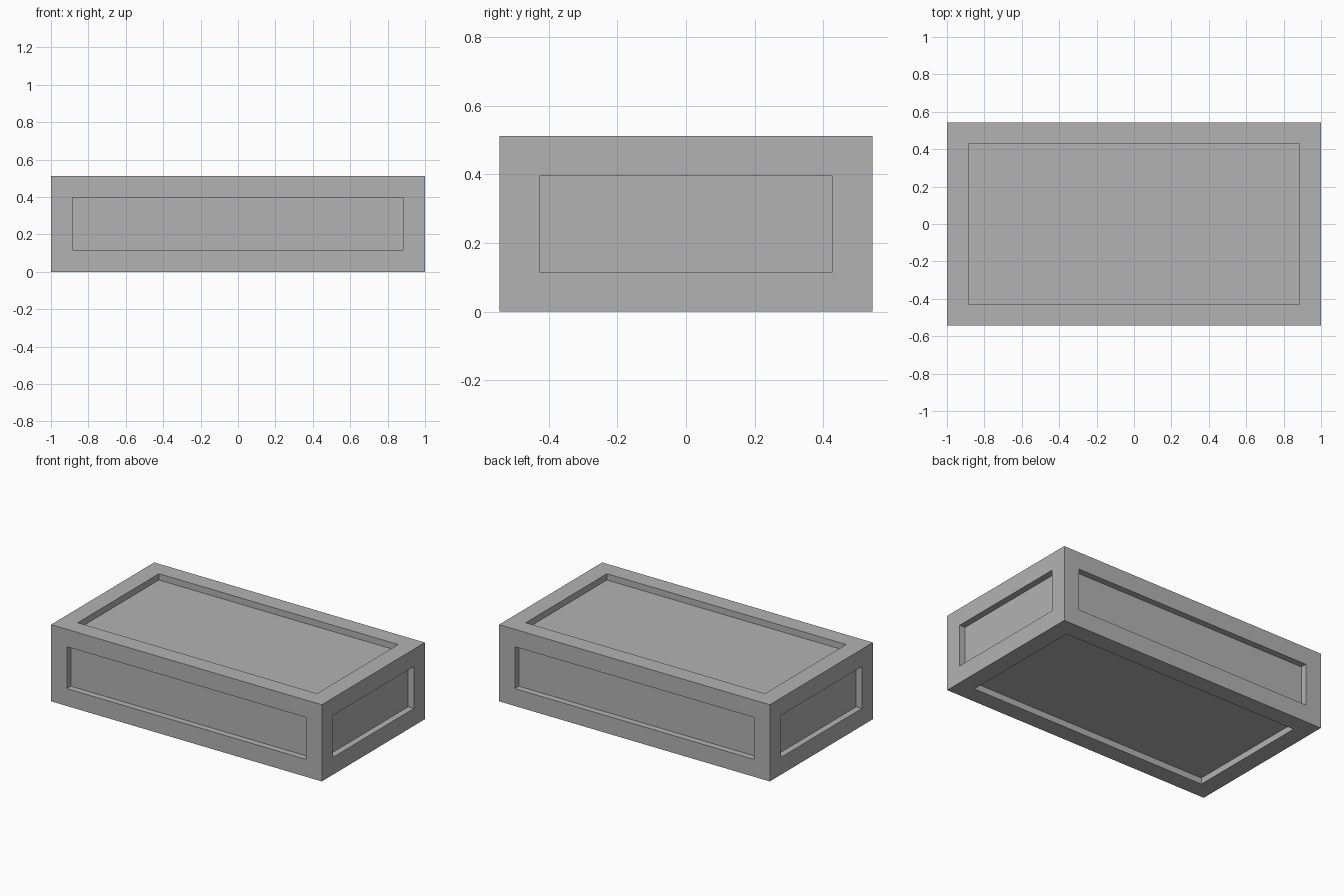
import bpy
import bmesh
from mathutils import Matrix

WIDTH, DEPTH, HEIGHT = 2.0, 1.088, 0.512
RIM = 0.116       # frame width around every panel
RECESS = 0.042    # how far each panel is sunk

default_cube = bpy.data.objects.get("Cube")
if default_cube:
    bpy.data.objects.remove(default_cube, do_unlink=True)


def make_material(name, rgb):
    mat = bpy.data.materials.new(name)
    mat.use_nodes = True
    color = (*rgb, 1.0)
    mat.diffuse_color = color
    mat.node_tree.nodes["Principled BSDF"].inputs["Base Color"].default_value = color
    return mat


# Box body standing on the floor
bm = bmesh.new()
bmesh.ops.create_cube(bm, size=1.0)
bmesh.ops.scale(bm, vec=(WIDTH, DEPTH, HEIGHT), verts=bm.verts)
bmesh.ops.transform(bm, matrix=Matrix.Translation((0, 0, HEIGHT / 2)), verts=bm.verts)
bm.normal_update()

# Frame each of the six sides, then sink its panel straight inwards
panels = list(bm.faces)
bmesh.ops.inset_individual(bm, faces=panels, thickness=RIM, use_even_offset=True)
bm.normal_update()
bmesh.ops.inset_individual(bm, faces=panels, thickness=0.0, depth=-RECESS)
bm.normal_update()

mesh = bpy.data.meshes.new("panelled_box")
bm.to_mesh(mesh)
bm.free()
mesh.materials.append(make_material("plain grey", (0.45, 0.45, 0.45)))
box = bpy.data.objects.new("panelled_box", mesh)
bpy.context.collection.objects.link(box)
